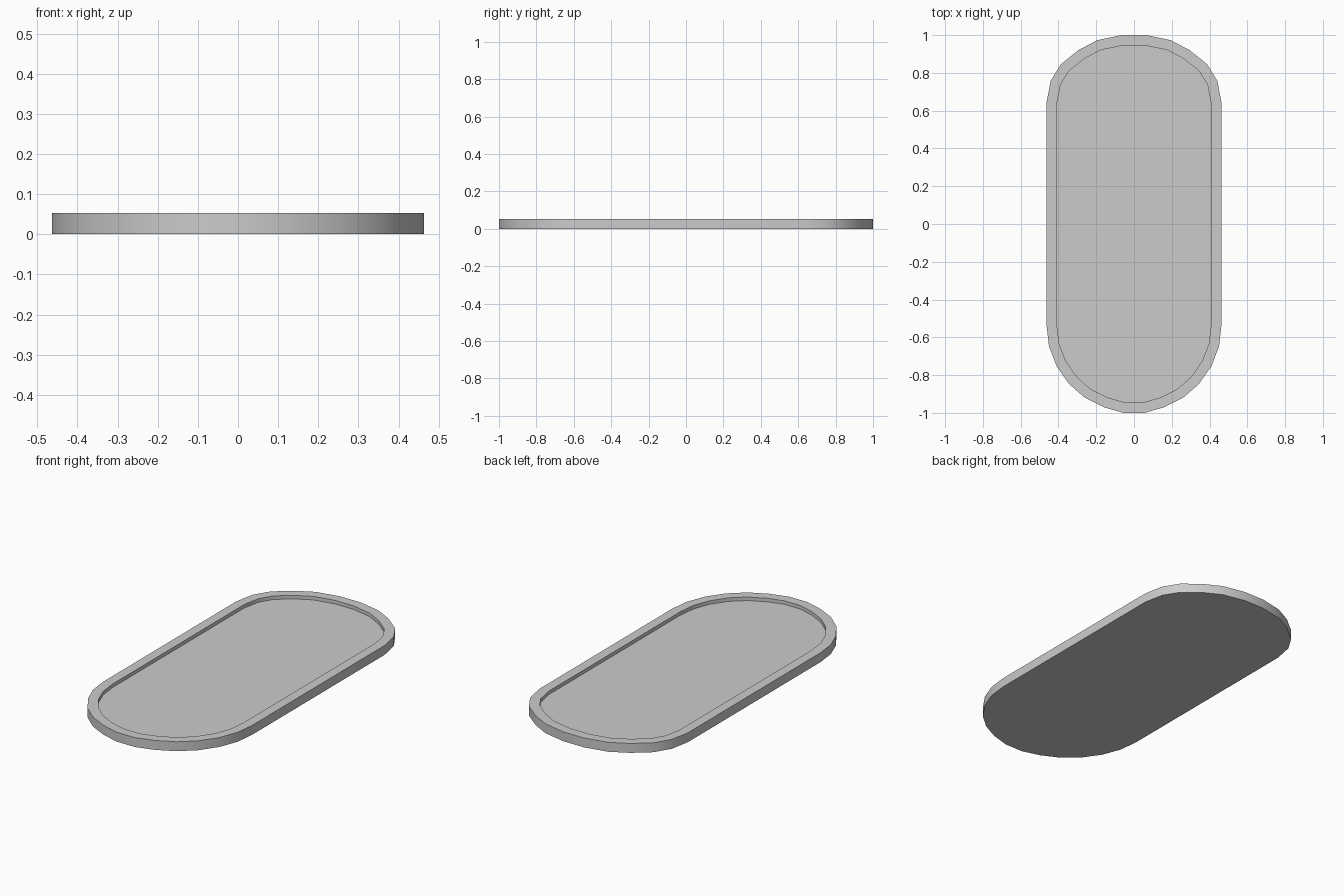
import bpy, bmesh
from mathutils import Vector

if "Cube" in bpy.data.objects:
    bpy.data.objects.remove(bpy.data.objects["Cube"])

HEIGHT, RECESS, RIM = 0.053, 0.02, 0.055

# Right half of the outline, bottom to top (the two ends round off differently)
half = [(0.056, -1.0), (0.16, -0.97), (0.26, -0.92), (0.344, -0.847),
        (0.41, -0.752), (0.45, -0.648), (0.463, -0.537),
        (0.463, 0.645), (0.441, 0.758), (0.388, 0.845),
        (0.295, 0.92), (0.195, 0.973), (0.065, 1.0)]
outer = [Vector(p) for p in half] + [Vector((-x, y)) for x, y in reversed(half)]


def inset(loop, d):
    """Offset a counter-clockwise loop inward by d with mitred corners."""
    result = []
    n = len(loop)
    for i, p in enumerate(loop):
        a = (p - loop[i - 1]).normalized()
        b = (loop[(i + 1) % n] - p).normalized()
        na, nb = Vector((-a.y, a.x)), Vector((-b.y, b.x))
        result.append(p + (na + nb) * (d / (1 + na.dot(nb))))
    return result


inner = inset(outer, RIM)
bm = bmesh.new()

# Stacked loops: base, rim outer edge, rim inner edge, recessed floor
levels = [(outer, 0), (outer, HEIGHT), (inner, HEIGHT), (inner, HEIGHT - RECESS)]
rings = [[bm.verts.new((p.x, p.y, z)) for p in loop] for loop, z in levels]
for low, high in zip(rings, rings[1:]):
    for i in range(len(low)):
        j = (i + 1) % len(low)
        bm.faces.new((low[i], low[j], high[j], high[i]))

# Underside and tray floor
bm.faces.new(list(reversed(rings[0])))
bm.faces.new(rings[-1])

mesh = bpy.data.meshes.new("tray")
bm.to_mesh(mesh)
bm.free()
tray = bpy.data.objects.new("tray", mesh)
bpy.context.collection.objects.link(tray)

# Smooth curved sides, crisp rim edges
bpy.context.view_layer.objects.active = tray
tray.select_set(True)
bpy.ops.object.shade_smooth_by_angle(angle=0.6)
